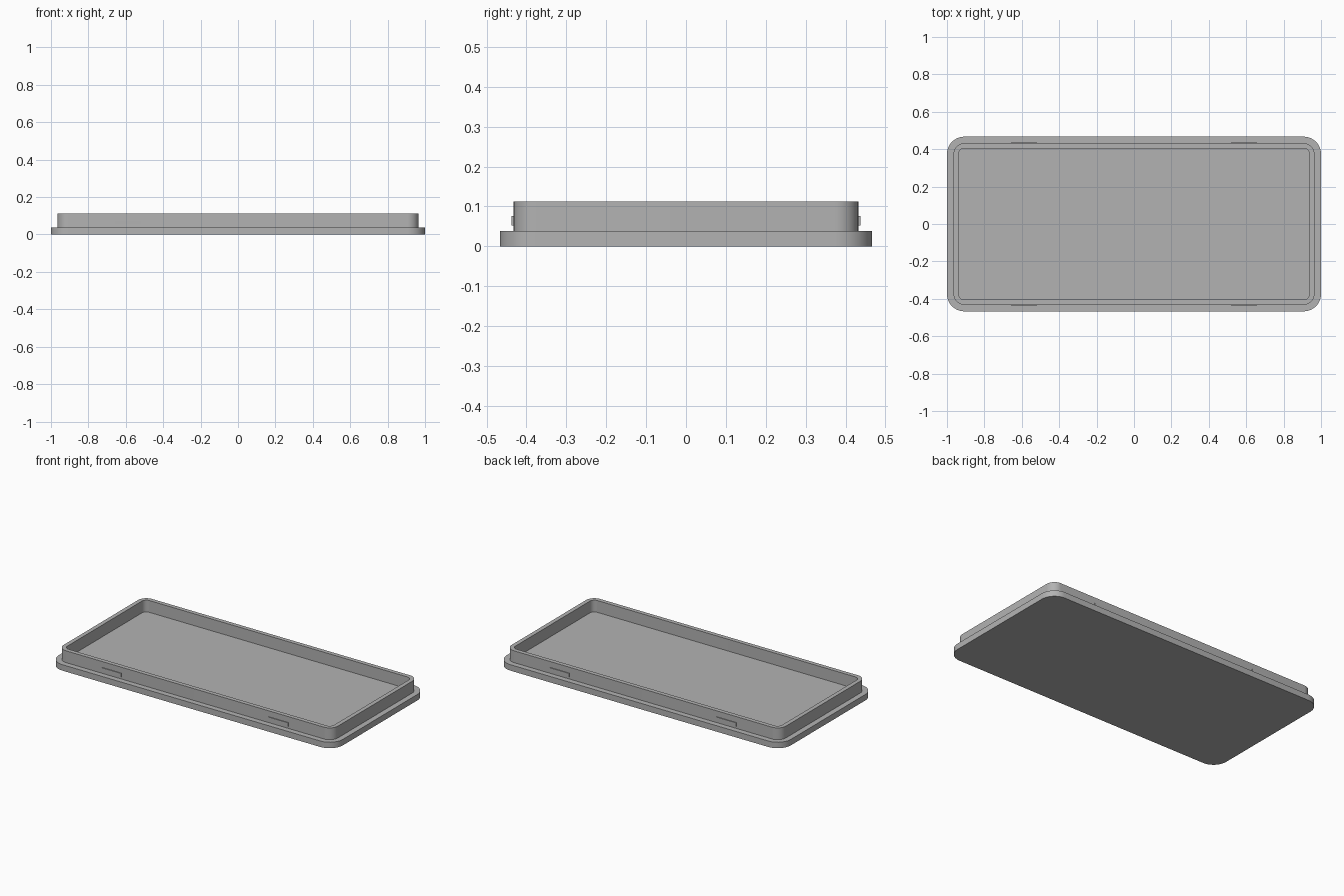
import bpy, bmesh, math

if "Cube" in bpy.data.objects:
    bpy.data.objects.remove(bpy.data.objects["Cube"])

grey = bpy.data.materials.new("plain grey")
grey.diffuse_color = (0.45, 0.45, 0.45, 1)
grey.use_nodes = True
grey.node_tree.nodes["Principled BSDF"].inputs["Base Color"].default_value = grey.diffuse_color


def rounded_ring(bm, hx, hy, r, z, seg=12):
    """Rounded rectangle of vertices with half sizes hx, hy and corner radius r."""
    ring = []
    for k, (sx, sy) in enumerate([(1, 1), (-1, 1), (-1, -1), (1, -1)]):
        for i in range(seg + 1):
            a = (k + i / seg) * math.pi / 2
            ring.append(bm.verts.new((sx * (hx - r) + r * math.cos(a),
                                      sy * (hy - r) + r * math.sin(a), z)))
    return ring


def finish(bm, name):
    bmesh.ops.recalc_face_normals(bm, faces=bm.faces)
    mesh = bpy.data.meshes.new(name)
    bm.to_mesh(mesh)
    bm.free()
    mesh.materials.append(grey)
    obj = bpy.data.objects.new(name, mesh)
    bpy.context.collection.objects.link(obj)
    return obj


# Lid: base plate, stepped lip and recessed floor in one closed skin
bm = bmesh.new()
profile = [(1.0, 0.467, 0.093, 0.0), (1.0, 0.467, 0.093, 0.038),
           (0.965, 0.432, 0.058, 0.038), (0.965, 0.432, 0.058, 0.113),
           (0.938, 0.405, 0.031, 0.113), (0.938, 0.405, 0.031, 0.038)]
rings = [rounded_ring(bm, *p) for p in profile]
for a, b in zip(rings, rings[1:]):
    for i in range(len(a)):
        j = (i + 1) % len(a)
        bm.faces.new((a[i], a[j], b[j], b[i]))
bm.faces.new(rings[0][::-1])
bm.faces.new(rings[-1])
lid = finish(bm, "lid")
bpy.context.view_layer.objects.active = lid
lid.select_set(True)
bpy.ops.object.shade_smooth_by_angle(angle=math.radians(30))

# Snap tabs: two on each long side of the lip
for side, sy in (("front", -1), ("back", 1)):
    for end, sx in (("left", -1), ("right", 1)):
        bm = bmesh.new()
        bmesh.ops.create_cube(bm, size=1)
        bmesh.ops.scale(bm, vec=(0.14, 0.012, 0.023), verts=bm.verts)
        bmesh.ops.translate(bm, vec=(sx * 0.588, sy * 0.431, 0.064), verts=bm.verts)
        finish(bm, f"snap_tab_{side}_{end}")
